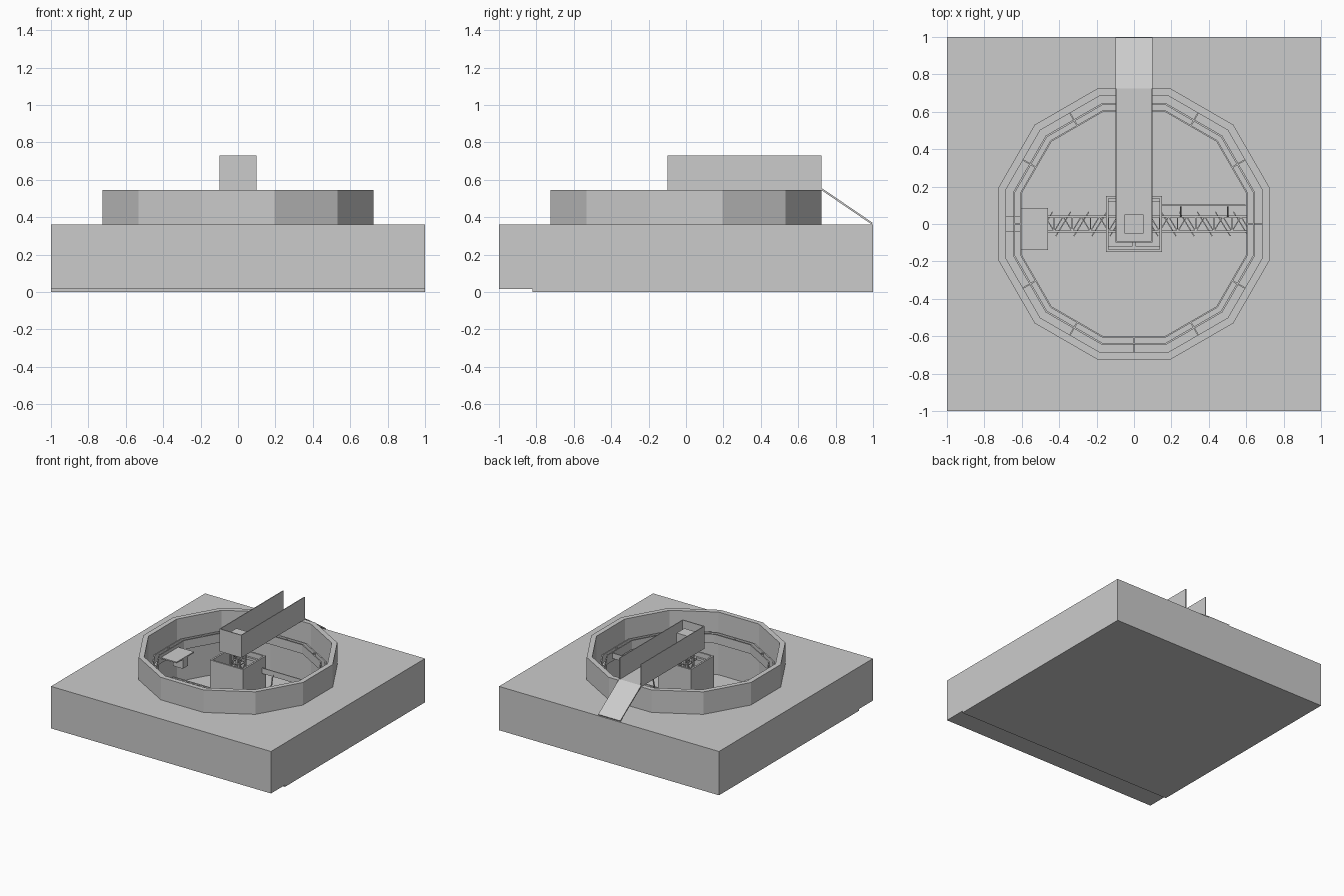
import bpy, bmesh, math
from mathutils import Vector, Matrix

if "Cube" in bpy.data.objects:
    bpy.data.objects.remove(bpy.data.objects["Cube"], do_unlink=True)

grey = bpy.data.materials.new("concrete grey")
grey.use_nodes = True
COLOUR = (0.6, 0.6, 0.6, 1)
grey.diffuse_color = COLOUR
grey.node_tree.nodes["Principled BSDF"].inputs["Base Color"].default_value = COLOUR

SIDES = 12


def finish(name, bm):
    bmesh.ops.recalc_face_normals(bm, faces=bm.faces)
    mesh = bpy.data.meshes.new(name)
    bm.to_mesh(mesh)
    bm.free()
    mesh.materials.append(grey)
    obj = bpy.data.objects.new(name, mesh)
    bpy.context.collection.objects.link(obj)
    return obj


def box(bm, x0, x1, y0, y1, z0, z1):
    size = Matrix.Diagonal((x1 - x0, y1 - y0, z1 - z0, 1))
    centre = Matrix.Translation(((x0 + x1) / 2, (y0 + y1) / 2, (z0 + z1) / 2))
    bmesh.ops.create_cube(bm, size=1, matrix=centre @ size)


def bar(bm, start, end, width, height=None):
    a, b = Vector(start), Vector(end)
    turn = (b - a).to_track_quat("X", "Z").to_matrix().to_4x4()
    size = Matrix.Diagonal(((b - a).length, width, height or width, 1))
    bmesh.ops.create_cube(bm, size=1, matrix=Matrix.Translation((a + b) / 2) @ turn @ size)


def loop(bm, apothem, z):
    r = apothem / math.cos(math.pi / SIDES)
    angles = [2 * math.pi * (k + 0.5) / SIDES for k in range(SIDES)]
    return [bm.verts.new((r * math.cos(a), r * math.sin(a), z)) for a in angles]


def ring(bm, outer, inner, z0, z1):
    loops = [loop(bm, outer, z0), loop(bm, outer, z1), loop(bm, inner, z1), loop(bm, inner, z0)]
    for i in range(4):
        a, b = loops[i], loops[(i + 1) % 4]
        for k in range(SIDES):
            n = (k + 1) % SIDES
            bm.faces.new((a[k], a[n], b[n], b[k]))


# Ground block with the tank pit cut out
bm = bmesh.new()
box(bm, -1, 1, -1, 1, 0.015, 0.36)
ground = finish("ground_block", bm)
bm = bmesh.new()
low, high = loop(bm, 0.71, 0.03), loop(bm, 0.71, 0.6)
bm.faces.new(low)
bm.faces.new(high)
for k in range(SIDES):
    n = (k + 1) % SIDES
    bm.faces.new((low[k], low[n], high[n], high[k]))
cutter = finish("pit_cutter", bm)
cutter.hide_render = True
cut = ground.modifiers.new("pit", "BOOLEAN")
cut.operation = "DIFFERENCE"
cut.solver = "EXACT"
cut.object = cutter
bpy.context.view_layer.objects.active = ground
bpy.ops.object.modifier_apply(modifier=cut.name)
bpy.data.objects.remove(cutter, do_unlink=True)

bm = bmesh.new()
box(bm, -1, 1, -0.82, 1, 0, 0.015)
finish("base_slab", bm)

# Tank wall
bm = bmesh.new()
ring(bm, 0.725, 0.685, 0.03, 0.545)
finish("tank_wall", bm)

# Overflow channel with a spacer in the middle of each side
bm = bmesh.new()
ring(bm, 0.645, 0.635, 0.33, 0.4)
ring(bm, 0.61, 0.602, 0.33, 0.4)
ring(bm, 0.64, 0.605, 0.325, 0.335)
for k in range(SIDES):
    a = 2 * math.pi * k / SIDES
    d = Vector((math.cos(a), math.sin(a), 0))
    up = Vector((0, 0, 0.385))
    bar(bm, d * 0.605 + up, d * 0.64 + up, 0.008, 0.02)
    up.z = 0.335
    bar(bm, d * 0.64 + up, d * 0.69 + up, 0.008, 0.01)
finish("overflow_channel", bm)

# Bridge deck with side and end parapets
bm = bmesh.new()
box(bm, -0.1, 0.1, -0.1, 0.725, 0.545, 0.555)
for s in (-1, 1):
    x = s * 0.097
    box(bm, x - 0.003, x + 0.003, -0.1, 0.725, 0.545, 0.73)
box(bm, -0.1, 0.1, -0.1, -0.092, 0.545, 0.73)
finish("bridge", bm)

# Access ramp
bm = bmesh.new()
bar(bm, (0, 0.722, 0.552), (0, 0.995, 0.366), 0.2, 0.01)
finish("access_ramp", bm)

# Drive housing on the bridge
bm = bmesh.new()
box(bm, -0.05, 0.05, -0.05, 0.05, 0.555, 0.69)
finish("drive_housing", bm)

# Open feed well around the middle
bm = bmesh.new()
for s in (-1, 1):
    c = s * 0.143
    box(bm, c - 0.007, c + 0.007, -0.15, 0.15, 0.2, 0.48)
    box(bm, -0.136, 0.136, c - 0.007, c + 0.007, 0.2, 0.48)
    box(bm, -0.136, 0.136, s * 0.128 - 0.008, s * 0.128 + 0.008, 0.42, 0.44)
box(bm, -0.012, 0.012, -0.136, -0.05, 0.42, 0.44)
finish("feed_well", bm)

# Lattice mast
bm = bmesh.new()
m = 0.04
corners = [(-m, -m), (m, -m), (m, m), (-m, m)]
levels = [0.03 + i * 0.103 for i in range(6)]
for i, (x, y) in enumerate(corners):
    u, v = corners[(i + 1) % 4]
    bar(bm, (x, y, 0.03), (x, y, 0.545), 0.01)
    for z, top in zip(levels, levels[1:]):
        bar(bm, (x, y, z), (u, v, top), 0.006)
        bar(bm, (x, y, top), (u, v, top), 0.006)
finish("lattice_mast", bm)

# Rake arms with angled scraper blades
for side, name in ((-1, "right_rake_arm"), (1, "left_rake_arm")):
    bm = bmesh.new()
    steps = [side * (0.04 + 0.0967 * i) for i in range(7)]
    for y in (-0.04, 0.04):
        for z in (0.08, 0.14):
            bar(bm, (steps[0], y, z), (steps[-1], y, z), 0.01)
    for a, b in zip(steps, steps[1:]):
        mid = (a + b) / 2
        for z in (0.08, 0.14):
            bar(bm, (a, -0.04, z), (mid, 0.04, z), 0.006)
            bar(bm, (mid, 0.04, z), (b, -0.04, z), 0.006)
            bar(bm, (b, -0.04, z), (b, 0.04, z), 0.006)
        for y in (-0.04, 0.04):
            bar(bm, (a, y, 0.08), (b, y, 0.14), 0.006)
        bar(bm, (mid - 0.04, side * 0.065, 0.055), (mid + 0.04, -side * 0.065, 0.055), 0.006, 0.04)
    finish(name, bm)

# Surface skimmer blade with hanger posts down to the rake
bm = bmesh.new()
box(bm, 0.15, 0.595, 0.096, 0.104, 0.355, 0.4)
for x in (0.25, 0.5):
    bar(bm, (x, 0.04, 0.14), (x, 0.096, 0.37), 0.008)
finish("skimmer_blade", bm)

# Scum box with a sloping lid plate and outlet
bm = bmesh.new()
box(bm, -0.61, -0.46, -0.14, 0.085, 0.365, 0.375)
box(bm, -0.55, -0.46, -0.06, 0.01, 0.29, 0.365)
box(bm, -0.69, -0.55, -0.04, 0.04, 0.31, 0.35)
finish("scum_box", bm)
